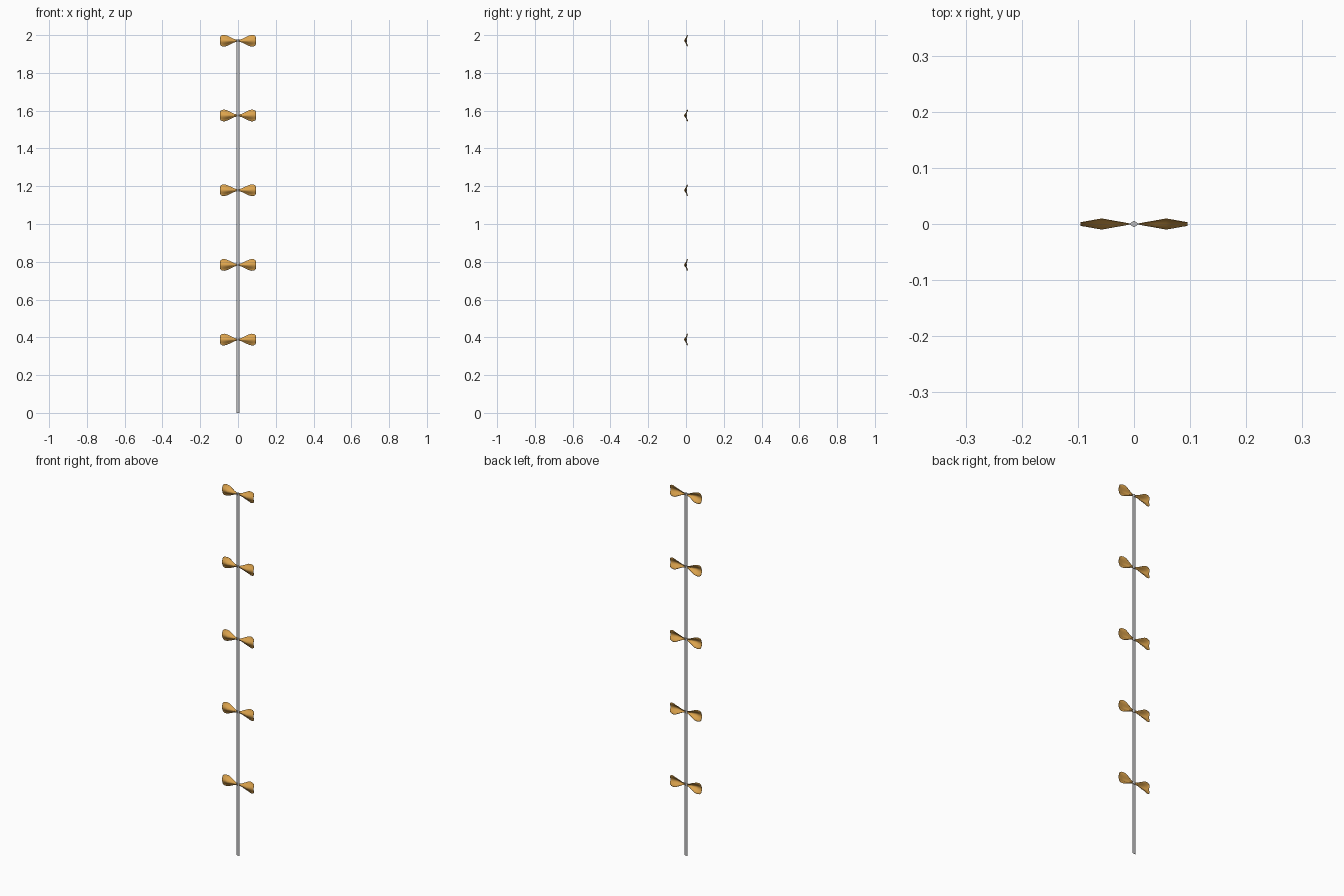
import bpy, bmesh, math

if "Cube" in bpy.data.objects:
    bpy.data.objects.remove(bpy.data.objects["Cube"])

def mat(name, col):
    m = bpy.data.materials.new(name)
    m.diffuse_color = (*col, 1)
    m.use_nodes = True
    m.node_tree.nodes["Principled BSDF"].inputs["Base Color"].default_value = m.diffuse_color
    return m

GOLD = mat("golden ribbon", (0.72, 0.37, 0.075))
GREY = mat("grey cord", (0.52, 0.52, 0.53))

def finish(name, bm, material, recalc=True):
    if recalc:
        bmesh.ops.recalc_face_normals(bm, faces=bm.faces)
    me = bpy.data.meshes.new(name)
    bm.to_mesh(me)
    bm.free()
    me.materials.append(material)
    ob = bpy.data.objects.new(name, me)
    bpy.context.collection.objects.link(ob)
    return ob

# Cord: flat narrow strip
bm = bmesh.new()
bmesh.ops.create_cube(bm, size=1)
for v in bm.verts:
    v.co = (v.co.x * 0.017, v.co.y * 0.001, (v.co.z + 0.5) * 1.97)
finish("cord", bm, GREY)

# Bow stations along the ribbon: x, half height, fold depth
HALF = [(0.008, 0.006, 0.0005), (0.02, 0.009, 0.003), (0.038, 0.018, 0.006),
        (0.057, 0.027, 0.0095), (0.072, 0.031, 0.007), (0.084, 0.030, 0.0048),
        (0.092, 0.025, 0.0035), (0.095, 0.018, 0.003)]
ROWS = 12

for i in range(5):
    zc = 0.388 + i * 0.3955
    # Bow lobes: pinched ribbon, bulging towards the front
    bm = bmesh.new()
    for s in (-1, 1):
        grid = []
        for x, h, d in HALF:
            ts = [-1 + 2 * j / ROWS for j in range(ROWS + 1)]
            grid.append([bm.verts.new((s * x, -d * math.cos(math.pi * t), zc + h * t))
                         for t in ts])
        for a, b in zip(grid, grid[1:]):
            for j in range(ROWS):
                f = bm.faces.new((a[j], b[j], b[j + 1], a[j + 1]))
                f.smooth = True
    ob = finish(f"bow_{i + 1}", bm, GOLD)
    sol = ob.modifiers.new("thickness", "SOLIDIFY")
    sol.thickness = 0.0008
    sol.offset = 0
    # Knot: small diamond tying the bow to the cord
    bm = bmesh.new()
    pts = [(0.009, 0), (0, 0.006), (-0.009, 0), (0, -0.006)]
    low = [bm.verts.new((x, y, zc - 0.006)) for x, y in pts]
    high = [bm.verts.new((x, y, zc + 0.006)) for x, y in pts]
    bm.faces.new(low)
    bm.faces.new(high)
    for k in range(4):
        n = (k + 1) % 4
        bm.faces.new((low[k], low[n], high[n], high[k]))
    finish(f"knot_{i + 1}", bm, GREY)
